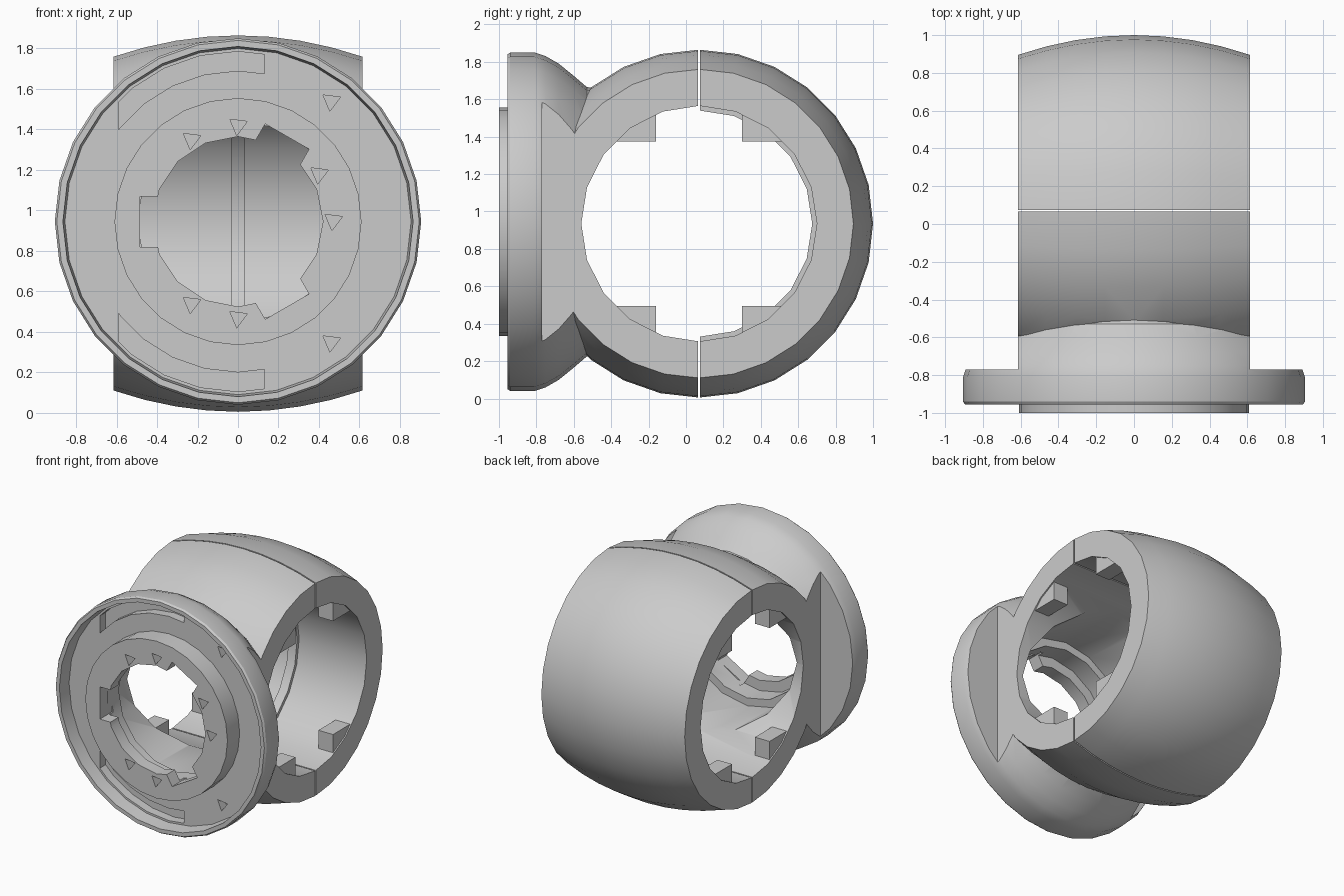
import bpy, bmesh, math
from mathutils import Vector, Matrix

if "Cube" in bpy.data.objects:
    bpy.data.objects.remove(bpy.data.objects["Cube"], do_unlink=True)

grey = bpy.data.materials.new("plain grey")
grey.use_nodes = True
grey.diffuse_color = (0.6, 0.6, 0.6, 1)
for node in grey.node_tree.nodes:
    if node.type == 'BSDF_PRINCIPLED':
        node.inputs["Base Color"].default_value = grey.diffuse_color

BARREL = Vector((0, 0.07, 0.935))   # centre of the cross barrel
FLANGE = Vector((0, 0, 0.945))      # centre of the front flange
HALF = 0.615                        # half width of the barrel
GAP = 0.005


def finish(name, bm):
    bmesh.ops.recalc_face_normals(bm, faces=bm.faces)
    mesh = bpy.data.meshes.new(name)
    bm.to_mesh(mesh)
    bm.free()
    mesh.materials.append(grey)
    obj = bpy.data.objects.new(name, mesh)
    bpy.context.scene.collection.objects.link(obj)
    return obj


def revolve(name, profile, axis, centre, steps, closed=False, turn=math.pi / 2):
    """Revolve (radius, distance along axis) points about x or y."""
    bm = bmesh.new()
    rings = []
    for r, d in profile:
        ring = []
        for i in range(steps):
            a = turn + math.tau * i / steps
            u, w = r * math.cos(a), r * math.sin(a)
            p = Vector((d, u, w)) if axis == 'x' else Vector((u, d, w))
            ring.append(bm.verts.new(p + centre))
        rings.append(ring)
    pairs = list(zip(rings, rings[1:]))
    if closed:
        pairs.append((rings[-1], rings[0]))
    else:
        bm.faces.new(rings[0])
        bm.faces.new(rings[-1])
    for a, b in pairs:
        for i in range(steps):
            j = (i + 1) % steps
            bm.faces.new((a[i], a[j], b[j], b[i]))
    return finish(name, bm)


def box(name, low, high):
    bm = bmesh.new()
    bmesh.ops.create_cube(bm, size=1)
    for v in bm.verts:
        v.co = [l + (h - l) * (c + 0.5) for l, h, c in zip(low, high, v.co)]
    return finish(name, bm)


def combine(obj, tool, operation='DIFFERENCE'):
    """Apply a boolean and discard the tool object."""
    tool.hide_render = True
    mod = obj.modifiers.new("cut", 'BOOLEAN')
    mod.operation, mod.object, mod.solver = operation, tool, 'EXACT'
    bpy.context.view_layer.objects.active = obj
    bpy.ops.object.modifier_apply(modifier=mod.name)
    bpy.data.objects.remove(tool, do_unlink=True)


def barrel(name):
    profile = []
    for i in range(-4, 5):
        t = i / 4
        profile.append((0.93 - 0.105 * t * t, HALF * t))
    return revolve(name, profile, 'x', BARREL, 28)


def cross_bore():
    return revolve("bore_cutter", [(0.63, -1), (0.63, 1)], 'x', BARREL, 20)


def half_cutter(side):
    """Everything on one side of the split line."""
    if side > 0:
        return box("half_cutter", (-2, BARREL.y - GAP, -1), (2, 2, 3))
    return box("half_cutter", (-2, -2, -1), (2, BARREL.y + GAP, 3))


# Flange with recessed face, raised boss and flared neck
front = revolve("front_body", [
    (0.61, -1), (0.61, -0.85), (0.855, -0.85), (0.865, -0.955), (0.895, -0.955),
    (0.905, -0.94), (0.905, -0.81), (0.885, -0.75), (0.845, -0.68),
    (0.78, -0.6), (0.72, -0.53), (0.7, -0.3)], 'y', FLANGE, 28)

# Flat sides of the neck
for low, high in ((HALF, 2), (-2, -HALF)):
    combine(front, box("side_cutter", (low, -0.77, -1), (high, 2, 3)))

# Front half of the barrel, bored across
combine(front, barrel("barrel_front"), 'UNION')
combine(front, cross_bore())
combine(front, half_cutter(1))

# Stepped mouth with three keyways
combine(front, revolve("mouth_cutter", [
    (0.42, -1.2), (0.42, -0.9), (0.5, -0.9), (0.5, -0.75),
    (0.56, -0.75), (0.56, -0.1)], 'y', FLANGE, 16))
for degrees in (30, 150, 270):
    key = box("keyway_cutter", (-0.125, -1.2, 0), (0.125, -0.85, 0.485))
    key.data.transform(Matrix.Translation(FLANGE)
                       @ Matrix.Rotation(math.radians(degrees), 4, 'Y'))
    combine(front, key)

# Two curved slots in the recessed face, above and below the boss
slots = revolve("slot_cutter", [(0.745, -0.9), (0.745, -0.78),
                                (0.84, -0.78), (0.84, -0.9)],
                'y', FLANGE, 28, closed=True)
for low, high in ((0.13, 2), (-2, -0.59)):
    combine(slots, box("slot_end", (low, -2, -1), (high, 2, 3)))
combine(front, slots)

# Small screw pits in the boss and in the recessed face
for x, z, depth in ((0.46, 1.54, -0.78), (0.46, 0.35, -0.78),
                    (0.47, 0.95, -0.92), (0.4, 1.18, -0.92),
                    (-0.23, 1.35, -0.92), (0, 1.42, -0.92),
                    (-0.23, 0.54, -0.92), (0, 0.47, -0.92)):
    combine(front, revolve("pit_cutter", [(0.05, -1.1), (0.05, depth)],
                           'y', Vector((x, 0, z)), 3, turn=0.4))

# Rear half of the barrel
rear = barrel("rear_cap")
combine(rear, cross_bore())
combine(rear, half_cutter(-1))

# Raised central rib inside the rear half
rib = revolve("rear_rib", [(0.66, -0.035), (0.66, 0.035), (0.605, 0.035),
                           (0.605, -0.035)], 'x', BARREL, 20, closed=True)
combine(rib, half_cutter(-1))

# Square locating lugs inside both ends of the bore
for sx, x_name in ((1, "left"), (-1, "right")):
    for sy, y_name in ((1, "rear"), (-1, "front")):
        for sz, z_name in ((1, "upper"), (-1, "lower")):
            a = BARREL + Vector((sx * 0.48, sy * 0.23, sz * 0.44))
            b = BARREL + Vector((sx * 0.605, sy * 0.47, sz * 0.6))
            low = [min(p, q) for p, q in zip(a, b)]
            high = [max(p, q) for p, q in zip(a, b)]
            box(f"{z_name}_{y_name}_{x_name}_lug", low, high)

# Smooth shading with sharp edges kept
bpy.ops.object.select_all(action='DESELECT')
for obj in (front, rear, rib):
    obj.select_set(True)
bpy.context.view_layer.objects.active = front
bpy.ops.object.shade_smooth_by_angle(angle=math.radians(30))
